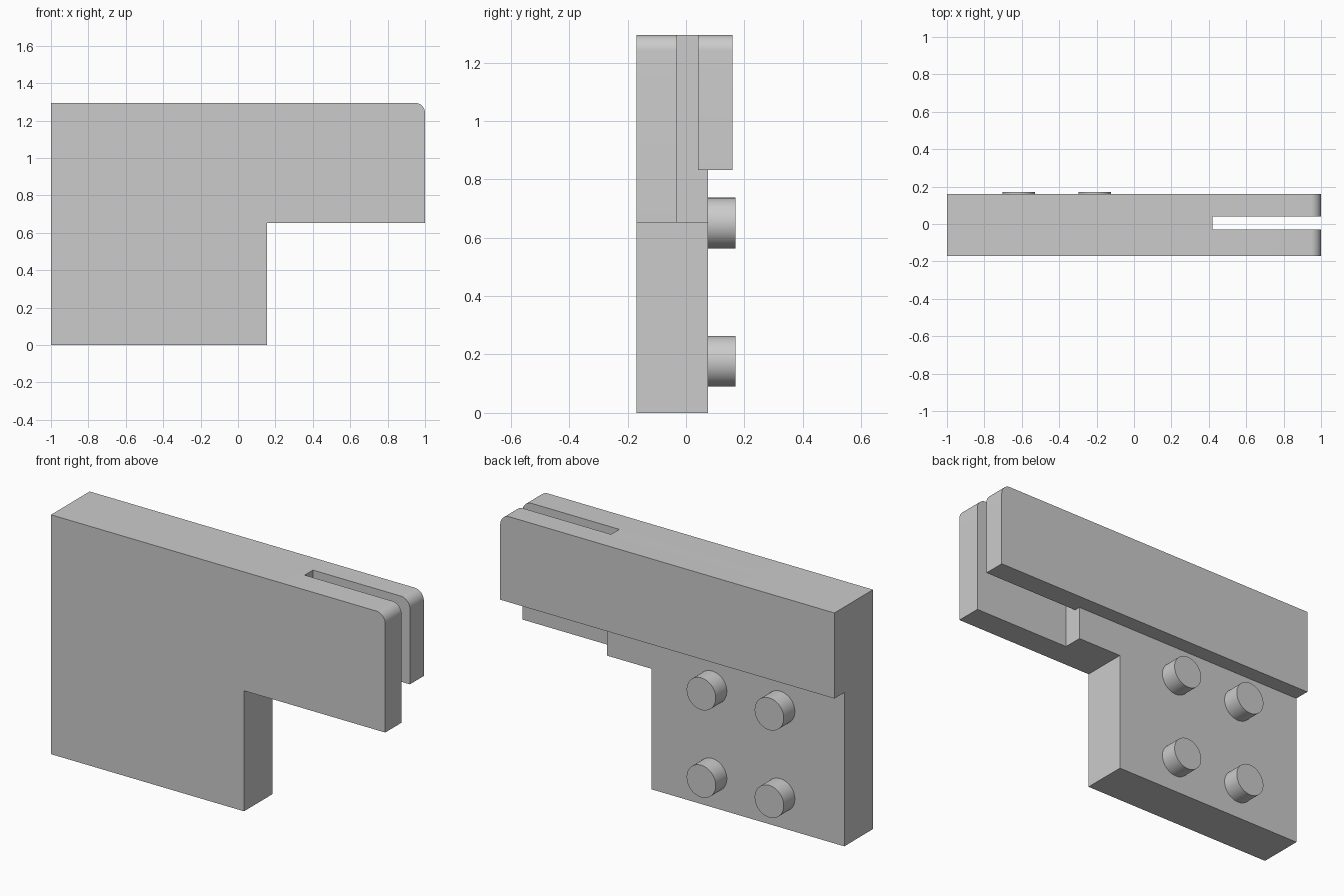
import bpy, bmesh
from math import sin, cos, pi, radians
from mathutils import Matrix

cube = bpy.data.objects.get("Cube")
if cube:
    bpy.data.objects.remove(cube, do_unlink=True)

grey = bpy.data.materials.new("plain grey")
grey.use_nodes = True
colour = (0.6, 0.6, 0.6, 1)
grey.diffuse_color = colour
grey.node_tree.nodes["Principled BSDF"].inputs["Base Color"].default_value = colour

LEFT, RIGHT, TOP = -1.0, 1.0, 1.295
LEG_X, ARM_Z, BAR_Z = 0.155, 0.652, 0.832
SLOT_X, CORNER = 0.42, 0.055
FRONT, SLOT_FRONT, SLOT_BACK, PLATE_BACK, BAR_BACK = -0.17, -0.03, 0.041, 0.075, 0.16
PEG_R, PEG_END = 0.087, 0.17


def add_object(name, bm):
    bmesh.ops.recalc_face_normals(bm, faces=bm.faces)
    mesh = bpy.data.meshes.new(name)
    bm.to_mesh(mesh)
    bm.free()
    mesh.materials.append(grey)
    obj = bpy.data.objects.new(name, mesh)
    bpy.context.collection.objects.link(obj)
    return obj


def extrude_profile(name, points, y0, y1):
    bm = bmesh.new()
    face = bm.faces.new([bm.verts.new((x, y0, z)) for x, z in points])
    result = bmesh.ops.extrude_face_region(bm, geom=[face])
    moved = [v for v in result["geom"] if isinstance(v, bmesh.types.BMVert)]
    bmesh.ops.translate(bm, verts=moved, vec=(0, y1 - y0, 0))
    return add_object(name, bm)


def activate(obj):
    bpy.ops.object.select_all(action="DESELECT")
    obj.select_set(True)
    bpy.context.view_layer.objects.active = obj


def smooth(obj):
    activate(obj)
    bpy.ops.object.shade_smooth_by_angle(angle=radians(30))


# Rounded upper corner shared by both leaves
steps = 10
arc = [(RIGHT - CORNER + CORNER * cos(a), TOP - CORNER + CORNER * sin(a))
       for a in (i * pi / 2 / steps for i in range(steps + 1))]
leg = [(LEFT, 0), (LEG_X, 0), (LEG_X, ARM_Z)]

# Front leaf, core that ends at the slot, and thick upper bar
body = extrude_profile("bracket_body", leg + [(RIGHT, ARM_Z)] + arc + [(LEFT, TOP)],
                       FRONT, SLOT_FRONT)
core = extrude_profile("core", leg + [(SLOT_X, ARM_Z), (SLOT_X, TOP), (LEFT, TOP)],
                       SLOT_FRONT, PLATE_BACK)
bar = extrude_profile("upper_bar", [(LEFT, BAR_Z), (RIGHT, BAR_Z)] + arc + [(LEFT, TOP)],
                      SLOT_BACK, BAR_BACK)

# Fuse the layers into one solid
for part in (core, bar):
    activate(body)
    union = body.modifiers.new("fuse", "BOOLEAN")
    union.operation, union.solver, union.object = "UNION", "EXACT", part
    bpy.ops.object.modifier_apply(modifier=union.name)
    bpy.data.objects.remove(part, do_unlink=True)

# Merge coplanar faces
bm = bmesh.new()
bm.from_mesh(body.data)
bmesh.ops.remove_doubles(bm, verts=bm.verts, dist=0.0001)
bmesh.ops.dissolve_limit(bm, angle_limit=radians(1), verts=bm.verts, edges=bm.edges)
bm.to_mesh(body.data)
bm.free()
smooth(body)

# Four round pegs on the back
for row, z in (("lower", 0.177), ("upper", 0.65)):
    for side, x in (("right", -0.617), ("left", -0.21)):
        bm = bmesh.new()
        bmesh.ops.create_cone(bm, cap_ends=True, segments=48, radius1=PEG_R, radius2=PEG_R,
                              depth=PEG_END - PLATE_BACK,
                              matrix=Matrix.Translation((x, (PLATE_BACK + PEG_END) / 2, z))
                              @ Matrix.Rotation(pi / 2, 4, "X"))
        smooth(add_object(f"{row}_{side}_peg", bm))
